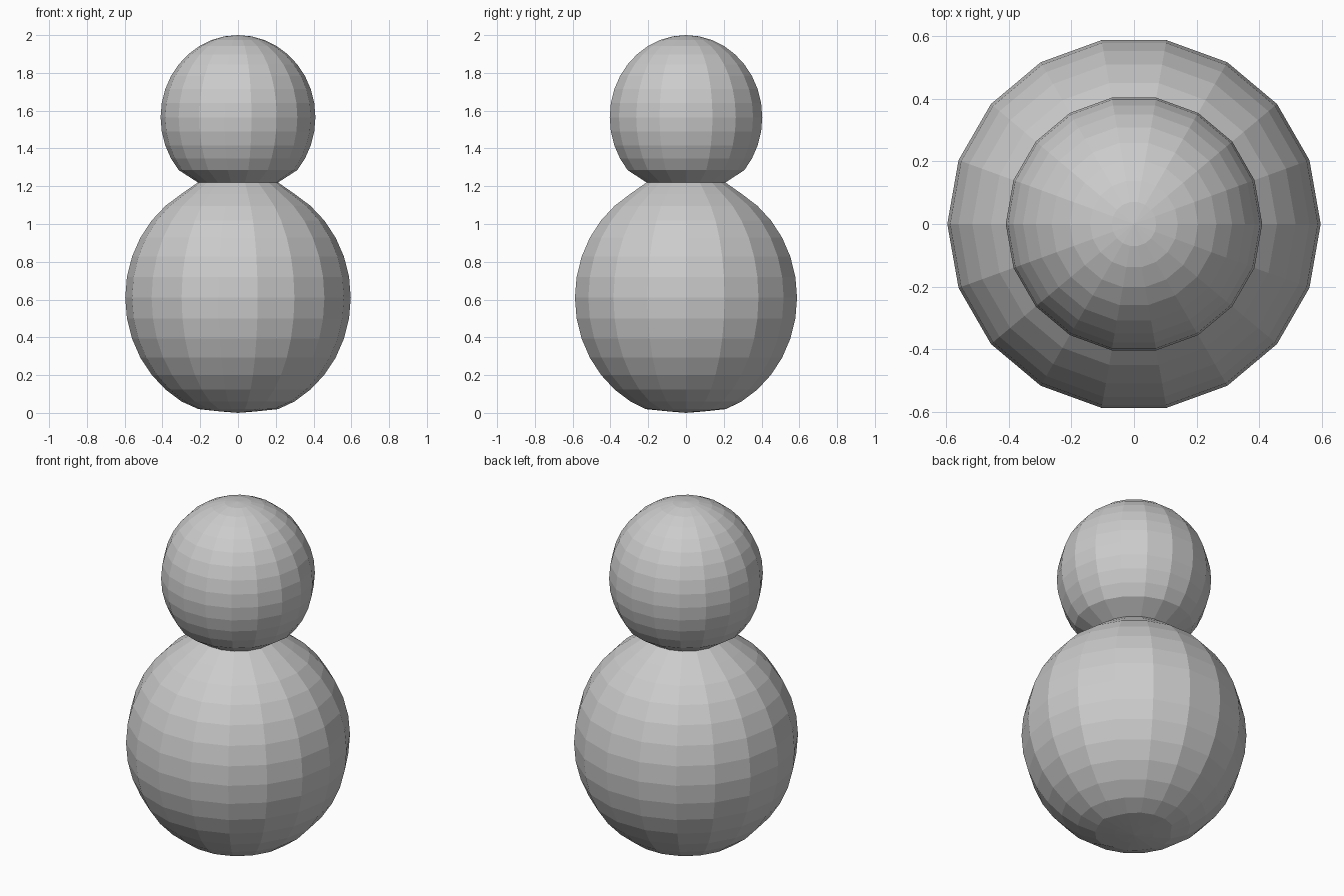
import bpy
import bmesh
import random
from math import sin, cos, radians, tau

cube = bpy.data.objects.get("Cube")
if cube:
    bpy.data.objects.remove(cube)

random.seed(4)
SIDES = 18
NECK = (0.212, 1.22)

grey = bpy.data.materials.new("plain grey")
grey.use_nodes = True
colour = (0.6, 0.6, 0.6, 1)
grey.diffuse_color = colour
grey.node_tree.nodes["Principled BSDF"].inputs["Base Color"].default_value = colour


def arc(radius, height, centre, start, stop):
    """Profile of an upright ellipsoid, one point every ten degrees."""
    return [(radius * cos(radians(a)), centre + height * sin(radians(a)))
            for a in range(start, stop + 1, 10)]


def lathe(name, profile, bottom=None, top=None, wobble=0):
    """Turn a profile, listed upwards, into a faceted shell with optional poles."""
    bm = bmesh.new()
    rings = []
    for level, (r, z) in enumerate(profile):
        ring = []
        for i in range(SIDES):
            a = tau * i / SIDES
            k = r * (1 + (random.uniform(-wobble, wobble) if level < 2 else 0))
            ring.append(bm.verts.new((k * cos(a), k * sin(a), z)))
        rings.append(ring)
    pole_low = bm.verts.new((0, 0, bottom)) if bottom is not None else None
    pole_high = bm.verts.new((0, 0, top)) if top is not None else None
    for i in range(SIDES):
        j = (i + 1) % SIDES
        for low, high in zip(rings, rings[1:]):
            bm.faces.new((low[i], low[j], high[j], high[i]))
        if pole_low:
            bm.faces.new((rings[0][j], rings[0][i], pole_low))
        if pole_high:
            bm.faces.new((rings[-1][i], rings[-1][j], pole_high))
    mesh = bpy.data.meshes.new(name)
    bm.to_mesh(mesh)
    bm.free()
    mesh.materials.append(grey)
    obj = bpy.data.objects.new(name, mesh)
    bpy.context.collection.objects.link(obj)
    return obj


# Large lower ball with a slightly uneven, flattened underside
underside = [(0.1, 0.008), (0.205, 0.02)]
body = underside + arc(0.597, 0.635, 0.61, -60, 60) + [NECK]
lathe("body", body, bottom=0, wobble=0.06)

# Smaller upper ball, meeting the body at the neck
head = [NECK] + arc(0.41, 0.435, 1.565, -40, 80)
lathe("head", head, top=2)
